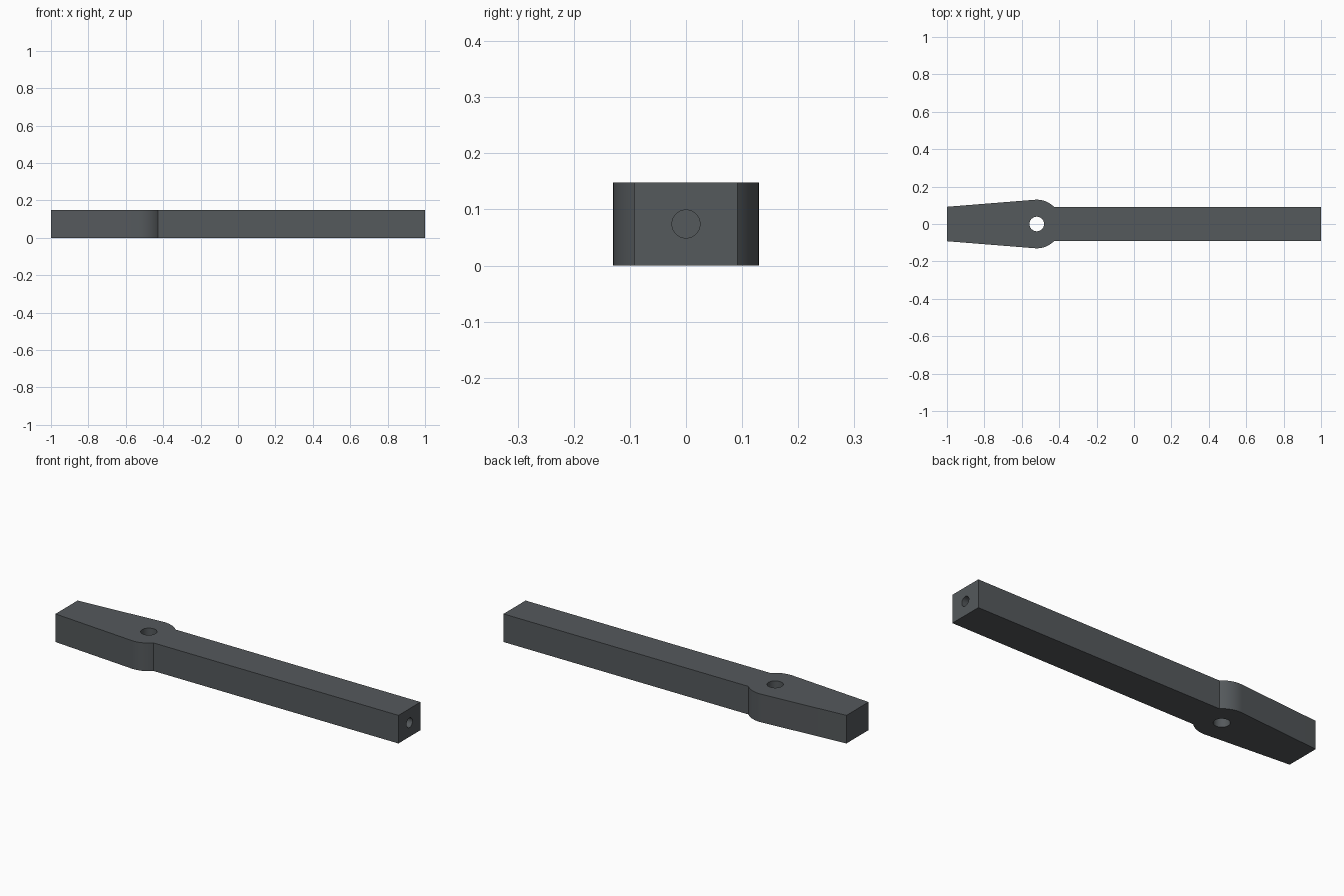
import bpy, bmesh, math
from mathutils import Matrix

if "Cube" in bpy.data.objects:
    bpy.data.objects.remove(bpy.data.objects["Cube"])

HEIGHT = 0.148
HALF_W = 0.092          # half width of the arm and of the tapered tip
PIVOT_X, HEAD_R = -0.52, 0.13

steel = bpy.data.materials.new("dark grey")
steel.diffuse_color = (0.09, 0.10, 0.107, 1)
steel.use_nodes = True
steel.node_tree.nodes["Principled BSDF"].inputs["Base Color"].default_value = steel.diffuse_color

# Upper half of the outline: tip, tangent taper, rounded head, straight arm
run = PIVOT_X + 1
taper = math.asin(HEAD_R / math.hypot(run, HALF_W)) - math.atan2(HALF_W, run)
a0 = math.pi / 2 + taper
a1 = math.asin(HALF_W / HEAD_R)
upper = [(-1, HALF_W)]
for i in range(17):
    a = a0 + (a1 - a0) * i / 16
    upper.append((PIVOT_X + HEAD_R * math.cos(a), HEAD_R * math.sin(a)))
upper.append((1, HALF_W))
outline = upper + [(x, -y) for x, y in reversed(upper)]

# Lever body: extruded outline
bm = bmesh.new()
base = bm.faces.new([bm.verts.new((x, y, 0)) for x, y in outline])
top = bmesh.ops.extrude_face_region(bm, geom=[base])["geom"]
bmesh.ops.translate(bm, vec=(0, 0, HEIGHT),
                    verts=[v for v in top if isinstance(v, bmesh.types.BMVert)])
bmesh.ops.recalc_face_normals(bm, faces=bm.faces)
mesh = bpy.data.meshes.new("lever_arm")
bm.to_mesh(mesh)
bm.free()
mesh.materials.append(steel)
lever = bpy.data.objects.new("lever_arm", mesh)
bpy.context.collection.objects.link(lever)
bpy.context.view_layer.objects.active = lever
lever.select_set(True)


def drill(name, radius, depth, matrix):
    """Cut a round hole through the lever."""
    cut = bmesh.new()
    bmesh.ops.create_cone(cut, cap_ends=True, segments=48, radius1=radius,
                          radius2=radius, depth=depth, matrix=matrix)
    cut_mesh = bpy.data.meshes.new(name)
    cut.to_mesh(cut_mesh)
    cut.free()
    cut_mesh.materials.append(steel)
    cutter = bpy.data.objects.new(name, cut_mesh)
    cutter.hide_render = True
    bpy.context.collection.objects.link(cutter)
    mod = lever.modifiers.new(name, "BOOLEAN")
    mod.operation, mod.solver, mod.object = "DIFFERENCE", "EXACT", cutter
    bpy.ops.object.modifier_apply(modifier=mod.name)
    bpy.data.objects.remove(cutter)


# Pivot hole through the head, blind hole in the arm end
drill("pivot_hole", 0.039, 0.4, Matrix.Translation((PIVOT_X, 0, HEIGHT / 2)))
drill("end_hole", 0.025, 0.6,
      Matrix.Translation((1, 0, HEIGHT / 2)) @ Matrix.Rotation(math.pi / 2, 4, "Y"))

bpy.ops.object.shade_smooth_by_angle(angle=math.radians(30))
